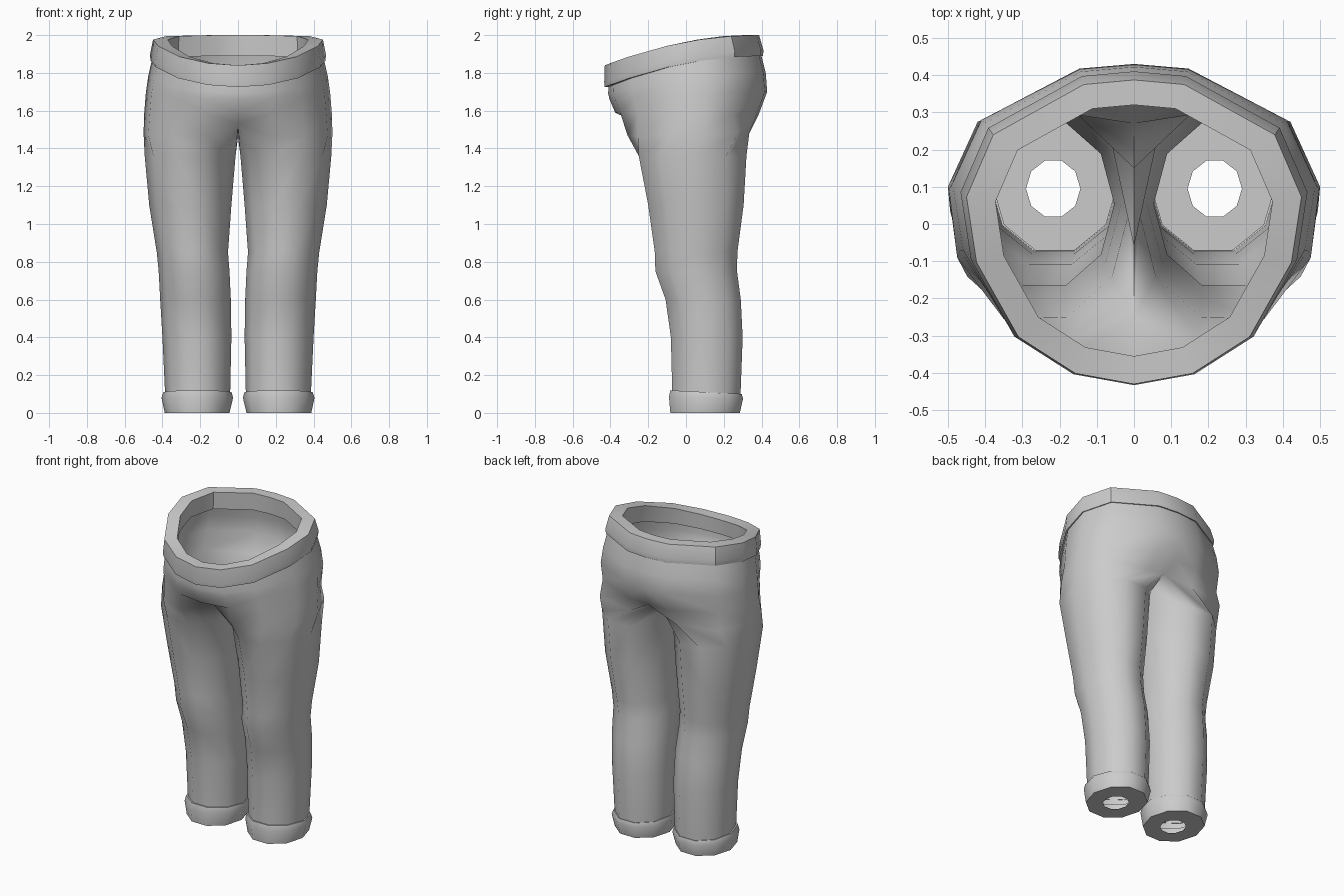
import bpy, bmesh, math

if "Cube" in bpy.data.objects:
    bpy.data.objects.remove(bpy.data.objects["Cube"])

fabric = bpy.data.materials.new("grey fabric")
fabric.diffuse_color = (0.6, 0.6, 0.6, 1)
fabric.use_nodes = True
fabric.node_tree.nodes["Principled BSDF"].inputs["Base Color"].default_value = fabric.diffuse_color

# Half outline of the hips, from front centre round to back centre
HIP = [(0, -1), (.35, -.93), (.69, -.69), (.94, -.2),
       (1, .23), (.84, .64), (.3, .97), (0, 1)]


def hip_ring(half_width, y_front, y_back, z_front, z_back):
    """Half ring whose height climbs in a soft curve from front to back."""
    ring = []
    for u, v in HIP:
        t = (v + 1) / 2
        y = y_front + (y_back - y_front) * t
        z = z_front + (z_back - z_front) * (1 - (1 - t) ** 2)
        ring.append((u * half_width, y, z))
    return ring


def leg_ring(z, x_in, x_out, y_front, y_back, tilt=0):
    """Ten-sided ring; point 4 lies on the outer side, as on the hips."""
    cx, cy = (x_in + x_out) / 2, (y_front + y_back) / 2
    rx, ry = (x_out - x_in) / 2, (y_back - y_front) / 2 / .951
    ring = []
    for i in range(10):
        a = math.radians(36 * (i - 4))
        ring.append((cx + rx * math.cos(a), cy + ry * math.sin(a),
                     z - tilt * math.sin(a)))
    return ring


def bridge(bm, a, b, closed):
    n = min(len(a), len(b))
    for i in range(n if closed else n - 1):
        j = (i + 1) % n
        bm.faces.new((a[i], a[j], b[j], b[i]))


def add_rings(bm, rings):
    return [[bm.verts.new(p) for p in ring] for ring in rings]


def finish(name, bm, angle):
    """Turn the half mesh into a mirrored, smooth-shaded object."""
    mesh = bpy.data.meshes.new(name)
    bm.to_mesh(mesh)
    bm.free()
    mesh.materials.append(fabric)
    obj = bpy.data.objects.new(name, mesh)
    bpy.context.collection.objects.link(obj)
    mirror = obj.modifiers.new("mirror", 'MIRROR')
    mirror.use_clip = True
    mirror.merge_threshold = 0.0005
    bpy.ops.object.select_all(action='DESELECT')
    obj.select_set(True)
    bpy.context.view_layer.objects.active = obj
    bpy.ops.object.modifier_apply(modifier="mirror")
    bpy.ops.object.shade_smooth_by_angle(angle=math.radians(angle))


# Trousers: legs rise to a shared crotch ring, then the hips close in front and back
bm = bmesh.new()
legs = add_rings(bm, [
    leg_ring(.08, .042, .385, -.072, .288),
    leg_ring(.4, .035, .40, -.08, .30),
    leg_ring(.6, .038, .412, -.108, .29),
    leg_ring(.75, .045, .42, -.162, .27),
    leg_ring(.85, .053, .43, -.165, .272),
    leg_ring(1.1, .035, .47, -.20, .305),
    leg_ring(1.36, .013, .494, -.25, .32),
])
crotch = add_rings(bm, [[
    (0, -.25, 1.53), (.17, -.31, 1.47), (.35, -.255, 1.46), (.475, -.09, 1.47),
    (.5, .1, 1.48), (.42, .275, 1.48), (.16, .335, 1.48), (0, .27, 1.54),
    (0, .15, 1.475), (0, -.06, 1.46)]])[0]
hips = add_rings(bm, [
    hip_ring(.497, -.375, .385, 1.59, 1.58),
    hip_ring(.488, -.405, .43, 1.66, 1.70),
    hip_ring(.475, -.412, .422, 1.69, 1.80),
    hip_ring(.452, -.41, .395, 1.745, 1.91),
])
for a, b in zip(legs, legs[1:] + [crotch]):
    bridge(bm, a, b, True)
for a, b in zip([crotch] + hips, hips):
    bridge(bm, a, b, False)
finish("trousers", bm, 60)

# Waistband: a tilted band with a flat rim and an inner lip
bm = bmesh.new()
band = add_rings(bm, [
    hip_ring(.445, -.405, .39, 1.725, 1.89),
    hip_ring(.463, -.43, .408, 1.725, 1.89),
    hip_ring(.466, -.433, .41, 1.75, 1.92),
    hip_ring(.45, -.43, .387, 1.84, 2.0),
    hip_ring(.372, -.355, .32, 1.84, 2.0),
    hip_ring(.378, -.36, .325, 1.745, 1.89),
])
for a, b in zip(band, band[1:] + band[:1]):
    bridge(bm, a, b, False)
finish("waistband", bm, 35)

# Turned-up cuffs with a flat underside around a small hole
bm = bmesh.new()
cuff = add_rings(bm, [
    leg_ring(.108, .045, .38, -.07, .285, .01),
    leg_ring(.11, .034, .395, -.083, .295, .01),
    leg_ring(.08, .026, .405, -.09, .302, .005),
    leg_ring(0, .045, .388, -.083, .285),
    leg_ring(0, .144, .29, .02, .17),
])
for a, b in zip(cuff, cuff[1:]):
    bridge(bm, b, a, True)
finish("leg_cuffs", bm, 40)
